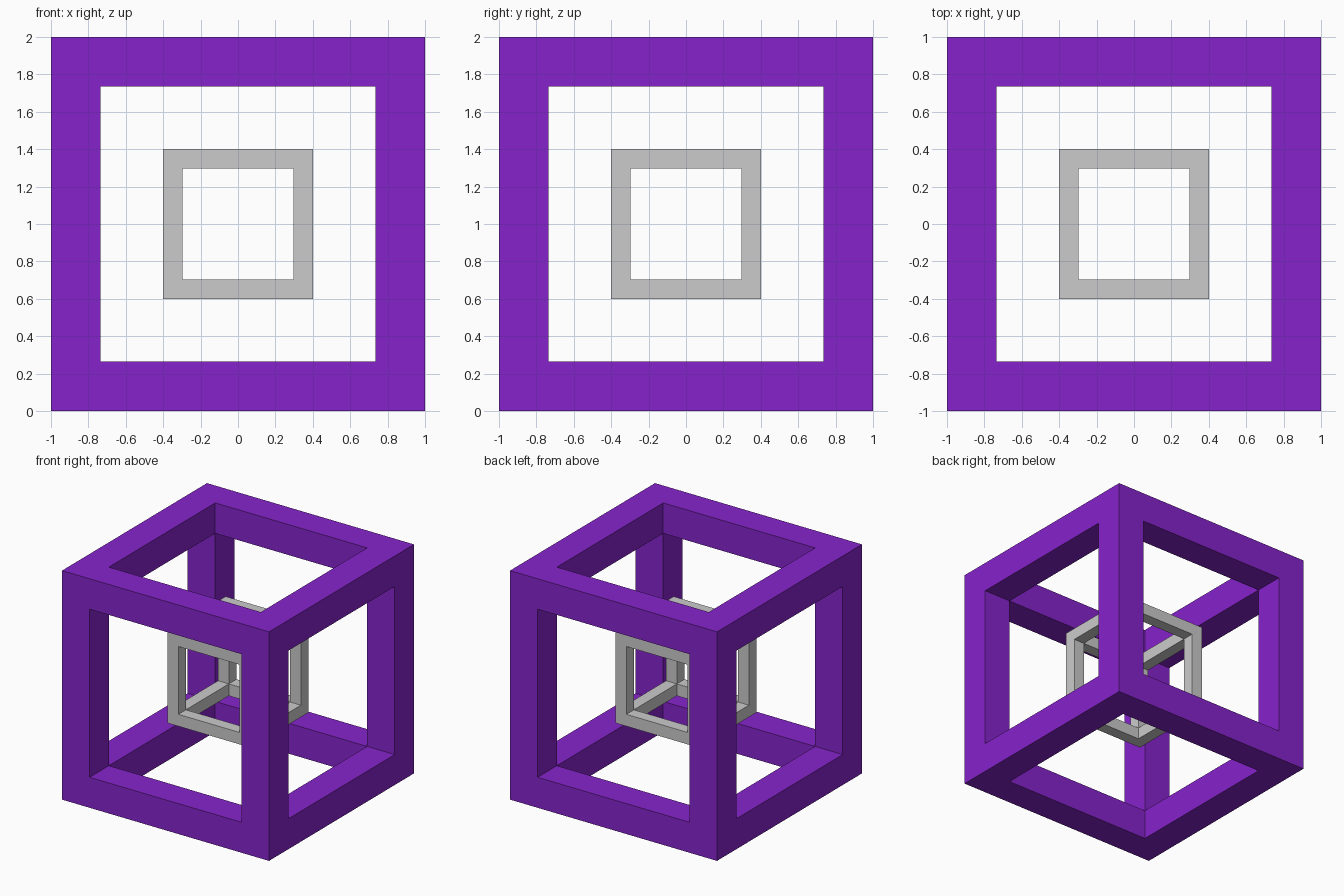
import bpy, bmesh
from itertools import product
from mathutils import Vector

if "Cube" in bpy.data.objects:
    bpy.data.objects.remove(bpy.data.objects["Cube"])


def open_cube_frame(name, half, opening, color=None):
    """Watertight square-bar cube frame: skin of the 20 edge and corner cells."""
    cuts = (-half, -opening, opening, half)

    def solid(c):
        return all(0 <= i <= 2 for i in c) and sum(i != 1 for i in c) >= 2

    bm = bmesh.new()
    for cell in product(range(3), repeat=3):
        if not solid(cell):
            continue
        for axis, side in product(range(3), (0, 1)):
            neighbour = list(cell)
            neighbour[axis] += 1 if side else -1
            if solid(neighbour):
                continue
            corners = []
            for a, b in ((0, 0), (1, 0), (1, 1), (0, 1)):
                p = list(cell)
                p[axis] += side
                p[(axis + 1) % 3] += a
                p[(axis + 2) % 3] += b
                corners.append(bm.verts.new([cuts[i] for i in p]))
            bm.faces.new(corners if side else corners[::-1])
    bmesh.ops.remove_doubles(bm, verts=bm.verts[:], dist=1e-5)
    bmesh.ops.recalc_face_normals(bm, faces=bm.faces[:])

    mesh = bpy.data.meshes.new(name)
    bm.to_mesh(mesh)
    bm.free()
    obj = bpy.data.objects.new(name, mesh)
    obj.location = Vector((0, 0, 1))
    bpy.context.collection.objects.link(obj)
    if color:
        mat = bpy.data.materials.new(name + "_material")
        mat.diffuse_color = color
        mat.use_nodes = True
        mat.node_tree.nodes["Principled BSDF"].inputs["Base Color"].default_value = mat.diffuse_color
        mesh.materials.append(mat)
    return obj


# Large purple frame and small grey frame floating at its centre
open_cube_frame("outer_frame", 1.0, 0.734, (0.24, 0.017, 0.6, 1))
open_cube_frame("inner_frame", 0.4, 0.296)
